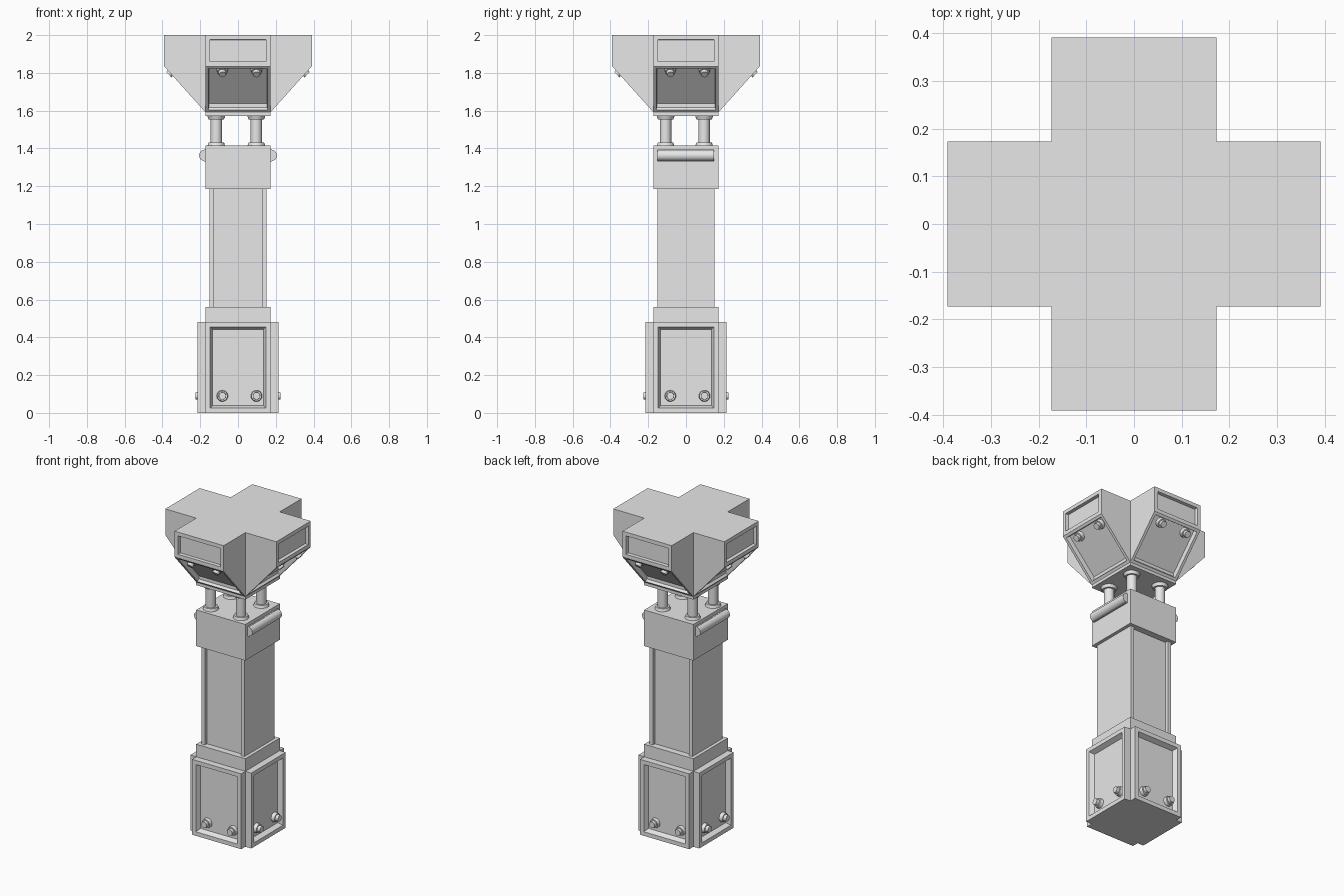
import bpy
import bmesh
from math import pi, radians
from mathutils import Matrix, Vector

if "Cube" in bpy.data.objects:
    bpy.data.objects.remove(bpy.data.objects["Cube"])

gray = bpy.data.materials.new("light_gray")
gray.use_nodes = True
gray.diffuse_color = (0.8, 0.8, 0.8, 1)
gray.node_tree.nodes["Principled BSDF"].inputs["Base Color"].default_value = (0.8, 0.8, 0.8, 1)

HALF = 0.173                      # half width of the core
BOLT_X = (-0.083, 0.098)


def finish(bm, names, smooth=False):
    """Make one object per name, each turned evenly about the vertical axis."""
    mesh = bpy.data.meshes.new(names[0])
    bm.to_mesh(mesh)
    bm.free()
    mesh.materials.append(gray)
    if smooth:
        mesh.shade_smooth()
        mesh.set_sharp_from_angle(angle=radians(35))
    for i, name in enumerate(names):
        ob = bpy.data.objects.new(name, mesh)
        ob.rotation_euler.z = 2 * pi * i / len(names)
        bpy.context.collection.objects.link(ob)


def four(part):
    return [side + "_" + part for side in ("front", "left", "back", "right")]


def add_box(bm, lo, hi):
    lo, hi = Vector(lo), Vector(hi)
    size = hi - lo
    place = Matrix.Translation((lo + hi) / 2) @ Matrix.Diagonal((*size, 1))
    bmesh.ops.create_cube(bm, size=1, matrix=place)


def add_cone(bm, start, axis, length, r1, r2, segments=20):
    axis = Vector(axis).normalized()
    turn = axis.to_track_quat('Z', 'Y').to_matrix().to_4x4()
    place = Matrix.Translation(Vector(start) + axis * length / 2) @ turn
    bmesh.ops.create_cone(bm, cap_ends=True, segments=segments, radius1=r1,
                          radius2=r2, depth=length, matrix=place)


def recess(bm, normal, rim, slope, depth):
    """Sink a framed panel into the face that looks along the normal."""
    bm.normal_update()
    face = max(bm.faces, key=lambda f: f.normal.dot(Vector(normal)))
    bmesh.ops.inset_individual(bm, faces=[face], thickness=rim, use_even_offset=True)
    bmesh.ops.inset_individual(bm, faces=[face], thickness=slope, depth=-depth,
                               use_even_offset=True)


def add_bolt(bm, base, axis):
    add_cone(bm, base, axis, 0.022, 0.03, 0.027)
    add_cone(bm, base, axis, 0.041, 0.021, 0.019)


def simple_box(name, half_x, half_y, bottom, top):
    bm = bmesh.new()
    add_box(bm, (-half_x, -half_y, bottom), (half_x, half_y, top))
    finish(bm, [name])


# Stacked core blocks
simple_box("base_core", HALF, HALF, 0, 0.56)
simple_box("shaft", 0.152, 0.132, 0.56, 1.185)
simple_box("collar", HALF, HALF, 1.185, 1.415)
simple_box("head_core", HALF, HALF, 1.573, 2)

# Corner strips framing the front and back of the shaft
bm = bmesh.new()
for x in (-0.152, 0.127):
    add_box(bm, (x, -0.152, 0.56), (x + 0.025, -0.13, 1.185))
finish(bm, ["front_shaft_strips", "back_shaft_strips"])

# Framed base panels with two bolts each
bm = bmesh.new()
add_box(bm, (-HALF, -0.215, 0), (HALF, -HALF, 0.48))
recess(bm, (0, -1, 0), 0.026, 0.013, 0.03)
finish(bm, four("base_panel"))

bm = bmesh.new()
for x in BOLT_X:
    add_bolt(bm, (x, -0.185, 0.09), (0, -1, 0))
finish(bm, four("base_bolts"), smooth=True)

# Rounded bars on the two sides of the collar
bm = bmesh.new()
add_box(bm, (HALF - 0.01, -0.15, 1.332), (HALF + 0.008, 0.148, 1.394))
add_cone(bm, (HALF + 0.003, -0.15, 1.363), (0, 1, 0), 0.298, 0.03, 0.03, 24)
finish(bm, ["left_collar_bar", "right_collar_bar"], smooth=True)

# Pillars with flanges carrying the head
bm = bmesh.new()
for x in (-0.115, 0.097):
    for y in (-0.108, 0.096):
        add_cone(bm, (x, y, 1.41), (0, 0, 1), 0.166, 0.03, 0.03)
        add_cone(bm, (x, y, 1.415), (0, 0, 1), 0.017, 0.046, 0.041)
        add_cone(bm, (x, y, 1.554), (0, 0, 1), 0.02, 0.041, 0.048)
finish(bm, ["head_pillars"], smooth=True)

# Head arms: a wedge profile drawn across the width, with two sunk panels
REACH, LIP, FOOT = 0.391, 1.835, 1.592
bm = bmesh.new()
profile = [(HALF, 2), (REACH, 2), (REACH, LIP), (HALF, FOOT)]
face = bm.faces.new([bm.verts.new((-HALF, -r, z)) for r, z in profile])
sweep = bmesh.ops.extrude_face_region(bm, geom=[face])["geom"]
bmesh.ops.translate(bm, vec=(2 * HALF, 0, 0),
                    verts=[v for v in sweep if isinstance(v, bmesh.types.BMVert)])
bmesh.ops.recalc_face_normals(bm, faces=bm.faces)
along = Vector((0, HALF - REACH, LIP - FOOT)).normalized()
outward = Vector((0, -along.z, along.y))
recess(bm, (0, -1, 0), 0.024, 0.002, 0.02)
recess(bm, outward, 0.017, 0.003, 0.03)
finish(bm, four("head_arm"))

# Bolts near the upper edge of each sloped panel
bm = bmesh.new()
for x in BOLT_X:
    foot = Vector((x, -HALF, FOOT)) + along * 0.277 - outward * 0.03
    add_bolt(bm, foot, outward)
finish(bm, four("head_bolts"), smooth=True)
